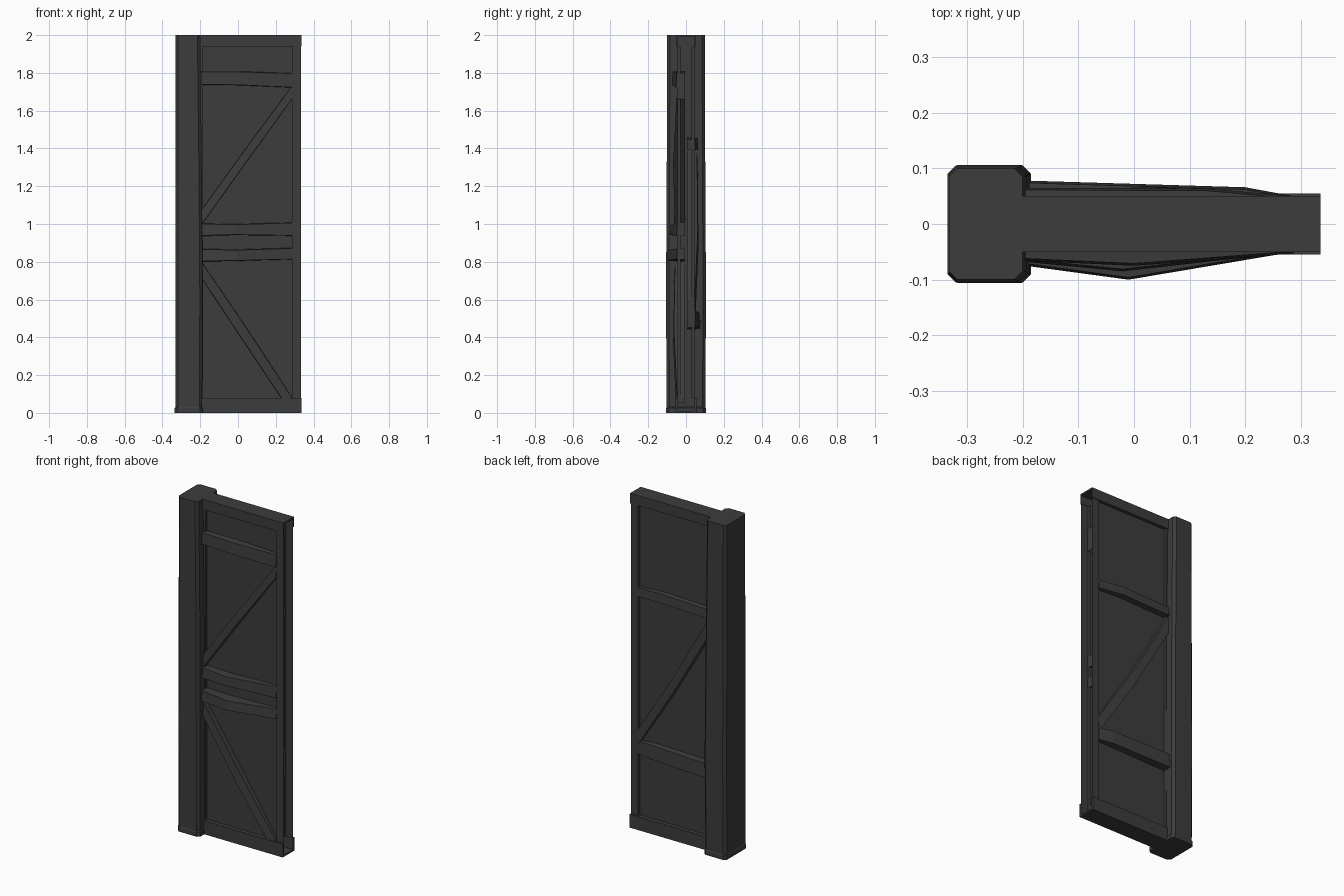
import bpy, bmesh

cube = bpy.data.objects.get("Cube")
if cube:
    bpy.data.objects.remove(cube)

mat = bpy.data.materials.new("charcoal_grey")
mat.use_nodes = True
GREY = (0.045, 0.045, 0.045, 1)
mat.diffuse_color = GREY
mat.node_tree.nodes["Principled BSDF"].inputs["Base Color"].default_value = GREY


def finish(name, bm, normals=True):
    if normals:
        bmesh.ops.recalc_face_normals(bm, faces=bm.faces)
    mesh = bpy.data.meshes.new(name)
    bm.to_mesh(mesh)
    bm.free()
    mesh.materials.append(mat)
    obj = bpy.data.objects.new(name, mesh)
    bpy.context.scene.collection.objects.link(obj)
    return obj


def loft(name, rings):
    """Skin a closed solid through equal-length rings of points."""
    bm = bmesh.new()
    loops = [[bm.verts.new(p) for p in ring] for ring in rings]
    n = len(loops[0])
    for a, b in zip(loops, loops[1:]):
        for i in range(n):
            j = (i + 1) % n
            bm.faces.new((a[i], a[j], b[j], b[i]))
    bm.faces.new(loops[0])
    bm.faces.new(loops[-1])
    return finish(name, bm)


def box(name, x0, x1, y0, y1, z0, z1):
    return loft(name, [[(x0, y0, z), (x1, y0, z), (x1, y1, z), (x0, y1, z)]
                       for z in (z0, z1)])


# Corner post with chamfered edges and a slightly worn, uneven inner side
def post_ring(z, x0, x1, y, c=0.015):
    return [(x0 + c, -y, z), (x1 - c, -y, z), (x1, c - y, z), (x1, y - c, z),
            (x1 - c, y, z), (x0 + c, y, z), (x0, y - c, z), (x0, c - y, z)]


loft("corner_post", [post_ring(*r) for r in (
    (0, -0.335, -0.185, 0.105), (0.025, -0.335, -0.185, 0.105),
    (0.03, -0.332, -0.19, 0.102), (0.6, -0.332, -0.187, 0.106),
    (1.3, -0.332, -0.192, 0.102), (2, -0.332, -0.2, 0.1))])

# Wall shell, open at the free end, with a recessed panel on both sides
X0, X1, DEPTH, RECESS = -0.2, 0.333, 0.045, 0.03
bm = bmesh.new()
for side in (-1, 1):
    def rect(x0, x1, z0, z1, y):
        return [bm.verts.new((x, side * y, z))
                for x, z in ((x0, z0), (x1, z0), (x1, z1), (x0, z1))]
    outer = rect(X0, X1, 0.01, 1.99, DEPTH)
    rim = rect(-0.185, 0.285, 0.08, 1.94, DEPTH)
    panel = rect(-0.185, 0.285, 0.08, 1.94, RECESS)
    for a, b in ((outer, rim), (rim, panel)):
        for i in range(4):
            j = (i + 1) % 4
            f = (a[i], a[j], b[j], b[i])
            bm.faces.new(f if side < 0 else f[::-1])
    bm.faces.new(panel if side < 0 else panel[::-1])
finish("wall_panels", bm, False)

# Top and bottom rails: cap plate with a lip on each face
for name, z0, z1, d, cap in (("top", 1.94, 2, 0.05, 1.99), ("bottom", 0, 0.08, 0.055, 0)):
    box(name + "_cap", X0, X1 + 0.002, -d, d, cap, cap + 0.01)
    box(name + "_front_lip", X0, X1 + 0.002, -d, -DEPTH + 0.002, z0, z1)
    box(name + "_back_lip", X0, X1 + 0.002, DEPTH - 0.002, d, z0, z1)


# Hewn timbers: sections give x, lower z, upper z and face depth
def timber(name, side, sections):
    rings = []
    for x, lo, hi, d in sections:
        rings.append([(x, side * 0.005, lo), (x, side * d, lo + 0.004),
                      (x, side * (d - 0.004), hi - 0.004), (x, side * 0.005, hi)])
    loft(name, rings)


L, R = -0.195, 0.287
timber("front_upper_rail", -1, ((L, 1.735, 1.81, 0.066), (0, 1.733, 1.81, 0.075), (R, 1.72, 1.8, 0.053)))
timber("front_middle_rail", -1, ((L, 0.935, 1.005, 0.068), (-0.02, 0.94, 1.0, 0.085), (R, 0.935, 1.01, 0.05)))
timber("front_lower_rail", -1, ((L, 0.8, 0.87, 0.075), (-0.01, 0.803, 0.866, 0.1), (R, 0.81, 0.875, 0.05)))
timber("front_upper_brace", -1, ((L, 0.99, 1.075, 0.06), (0.04, 1.32, 1.4, 0.068), (R, 1.66, 1.735, 0.05)))
timber("front_lower_brace", -1, ((L, 0.715, 0.805, 0.062), (0.04, 0.36, 0.46, 0.068), (0.23, 0.075, 0.17, 0.055), (R, 0.05, 0.08, 0.05)))
timber("back_upper_rail", 1, ((L, 1.39, 1.45, 0.065), (0.13, 1.4, 1.46, 0.064), (R, 1.39, 1.45, 0.05)))
timber("back_lower_rail", 1, ((L, 0.44, 0.53, 0.078), (0.2, 0.45, 0.54, 0.066), (R, 0.45, 0.53, 0.05)))
timber("back_brace", 1, ((L, 1.29, 1.4, 0.062), (0.05, 0.87, 0.97, 0.066), (R, 0.5, 0.6, 0.05)))
